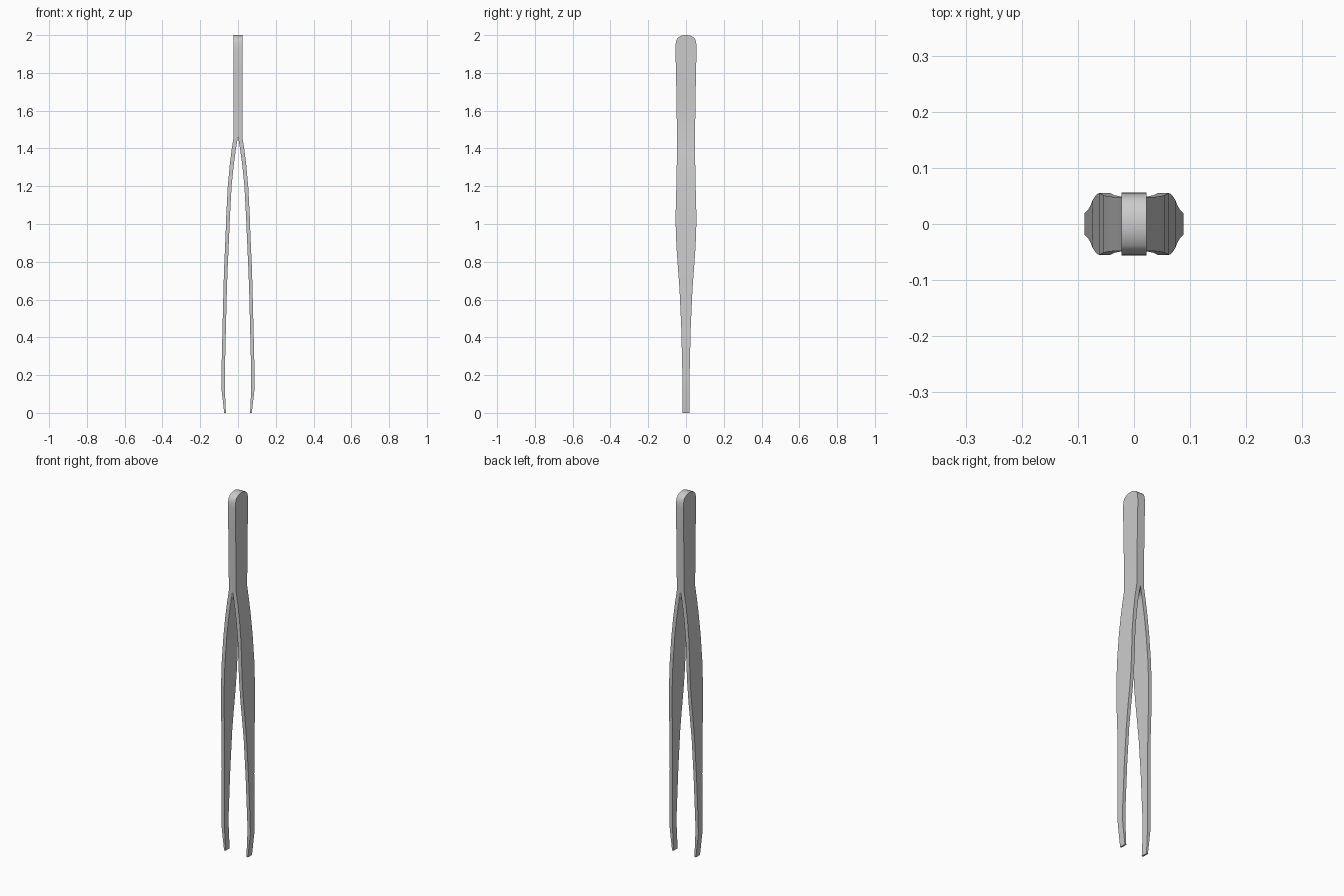
import bpy, bmesh

# arm stations from tip to grip: z, outer x, inner x, half width in y
STATIONS = [
    (0.000, 0.073, 0.064, 0.018),
    (0.130, 0.088, 0.070, 0.018),
    (0.200, 0.088, 0.070, 0.019),
    (0.450, 0.082, 0.064, 0.025),
    (0.650, 0.077, 0.059, 0.034),
    (0.760, 0.074, 0.055, 0.042),
    (0.870, 0.069, 0.050, 0.050),
    (0.960, 0.065, 0.046, 0.054),
    (1.050, 0.062, 0.042, 0.055),
    (1.200, 0.054, 0.034, 0.051),
    (1.310, 0.044, 0.023, 0.049),
    (1.390, 0.034, 0.012, 0.048),
    (1.465, 0.0225, 0.0, 0.048),
    (1.650, 0.0225, 0.0, 0.050),
    (1.800, 0.0225, 0.0, 0.053),
    (1.930, 0.0225, 0.0, 0.056),
    (1.960, 0.0225, 0.0, 0.054),
    (1.980, 0.0225, 0.0, 0.048),
    (1.990, 0.0225, 0.0, 0.038),
    (1.997, 0.0225, 0.0, 0.022),
    (2.000, 0.0225, 0.0, 0.008),
]

bm = bmesh.new()
rings = [[bm.verts.new(p) for p in ((xo, -w, z), (xo, w, z), (xi, w, z), (xi, -w, z))]
         for z, xo, xi, w in STATIONS]
for i in range(len(rings) - 1):
    a, b = rings[i], rings[i + 1]
    for k in range(4):
        # the grip halves are fused, so no inner wall there
        if k == 2 and STATIONS[i][2] == 0:
            continue
        n = (k + 1) % 4
        bm.faces.new((a[k], a[n], b[n], b[k]))
bm.faces.new(rings[0][::-1])   # tip end
bm.faces.new(rings[-1])        # top of grip

bmesh.ops.recalc_face_normals(bm, faces=bm.faces)
if sum(f.normal.x * f.calc_center_median().x for f in bm.faces if f.normal.x > 0.9) <= 0:
    bmesh.ops.reverse_faces(bm, faces=bm.faces)
mesh = bpy.data.meshes.new("tweezers")
bm.to_mesh(mesh)
bm.free()
obj = bpy.data.objects.new("tweezers", mesh)
bpy.context.collection.objects.link(obj)

# second arm by mirroring
mirror = obj.modifiers.new("Mirror", 'MIRROR')
mirror.use_axis[0] = True
mirror.use_clip = True
mirror.merge_threshold = 0.0005

bpy.context.view_layer.objects.active = obj
obj.select_set(True)
bpy.ops.object.shade_smooth_by_angle(angle=0.6)
